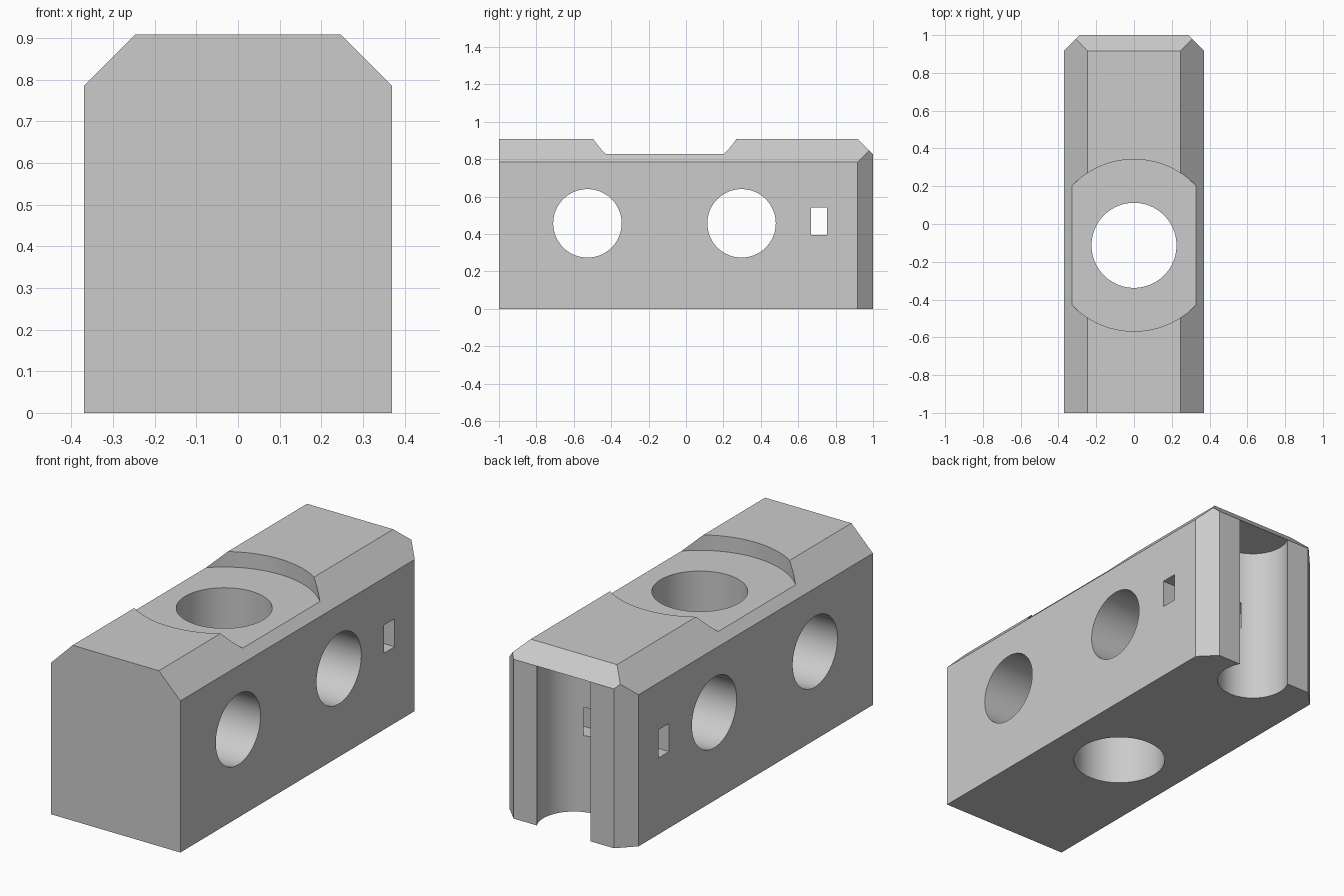
import bpy
import bmesh
from mathutils import Matrix, Vector

default = bpy.data.objects.get("Cube")
if default:
    bpy.data.objects.remove(default, do_unlink=True)

W, H = 0.37, 0.908          # half width, height
SIDE, BACK = 0.123, 0.083   # chamfer sizes

gray = bpy.data.materials.new("light gray")
gray.use_nodes = True
color = (0.6, 0.6, 0.6, 1)
gray.diffuse_color = color
gray.node_tree.nodes["Principled BSDF"].inputs["Base Color"].default_value = color


def make_object(name, bm):
    mesh = bpy.data.meshes.new(name)
    bmesh.ops.recalc_face_normals(bm, faces=bm.faces)
    bm.to_mesh(mesh)
    bm.free()
    obj = bpy.data.objects.new(name, mesh)
    bpy.context.collection.objects.link(obj)
    return obj


def box(size, center):
    bm = bmesh.new()
    matrix = Matrix.Translation(center) @ Matrix.Diagonal((*size, 1))
    bmesh.ops.create_cube(bm, size=1, matrix=matrix)
    return bm


def cylinder(radius, depth, center, axis="Z"):
    bm = bmesh.new()
    matrix = Matrix.Translation(center)
    if axis == "X":
        matrix = matrix @ Matrix.Rotation(1.570796, 4, "Y")
    bmesh.ops.create_cone(bm, cap_ends=True, segments=96, radius1=radius,
                          radius2=radius, depth=depth, matrix=matrix)
    return bm


def chamfer(bm, point, normal):
    geom = bm.verts[:] + bm.edges[:] + bm.faces[:]
    cut = bmesh.ops.bisect_plane(bm, geom=geom, plane_co=Vector(point),
                                 plane_no=Vector(normal), clear_outer=True)
    edges = [e for e in cut["geom_cut"] if isinstance(e, bmesh.types.BMEdge)]
    bmesh.ops.holes_fill(bm, edges=edges, sides=0)


# Block with chamfered top sides, back corners and back top edge
bm = box((2 * W, 2, H), (0, 0, H / 2))
for s in (-1, 1):
    chamfer(bm, (s * W, 0, H - SIDE), (s, 0, 1))
    chamfer(bm, (s * W, 1 - BACK, 0), (s, 1, 0))
chamfer(bm, (0, 1, H - BACK), (0, 1, 1))
block = make_object("drilled_block", bm)
block.data.materials.append(gray)

# Round top recess, vertical bore, cross bores, slot and open back groove
groove_top = H - BACK
cutters = [
    ("top_recess_cutter", cylinder(0.455, 0.4, (0, -0.113, 1.028))),
    ("vertical_bore_cutter", cylinder(0.225, 3, (0, -0.113, 0.4))),
    ("front_cross_bore_cutter", cylinder(0.183, 2, (0, -0.527, 0.457), "X")),
    ("back_cross_bore_cutter", cylinder(0.183, 2, (0, 0.297, 0.457), "X")),
    ("slot_cutter", box((2, 0.086, 0.145), (0, 0.71, 0.468))),
    ("back_groove_cutter", cylinder(0.175, 1, (0, 1 - BACK, groove_top - 0.5))),
]
helpers = []
for name, shape in cutters:
    cutter = make_object(name, shape)
    cutter.hide_render = True
    helpers.append(cutter)
    mod = block.modifiers.new(name, "BOOLEAN")
    mod.operation = "DIFFERENCE"
    mod.solver = "EXACT"
    mod.object = cutter

# Bake the cuts and drop the helpers
graph = bpy.context.evaluated_depsgraph_get()
result = bpy.data.meshes.new_from_object(block.evaluated_get(graph))
block.modifiers.clear()
block.data = result
for cutter in helpers:
    bpy.data.objects.remove(cutter, do_unlink=True)

# Smooth bores, crisp edges
bpy.ops.object.select_all(action="DESELECT")
block.select_set(True)
bpy.context.view_layer.objects.active = block
bpy.ops.object.shade_smooth_by_angle(angle=0.5)
